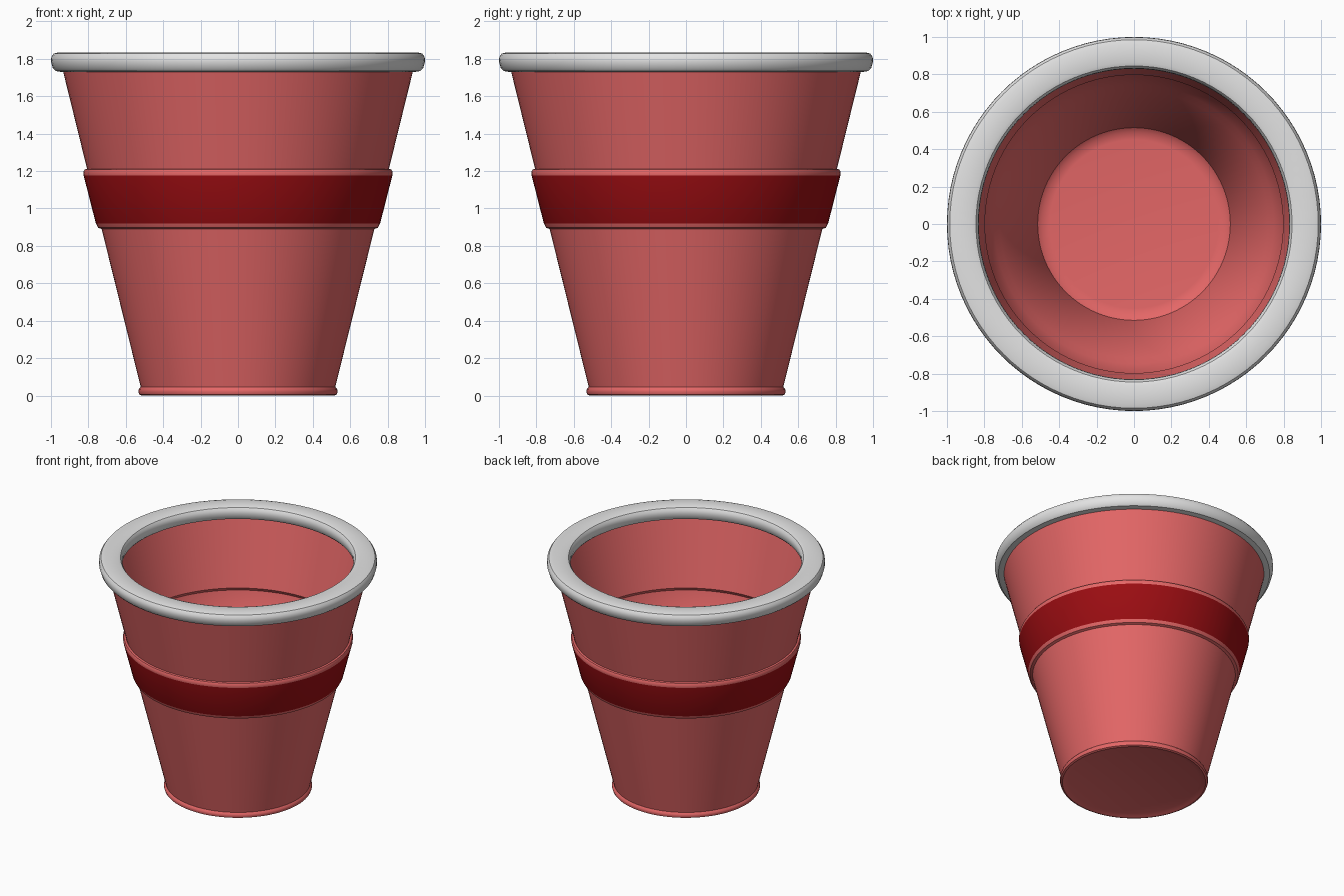
import bpy
import bmesh
from math import cos, sin, tau, radians

SEGMENTS = 96

cube = bpy.data.objects.get("Cube")
if cube:
    bpy.data.objects.remove(cube, do_unlink=True)


def material(name, rgb):
    mat = bpy.data.materials.new(name)
    mat.use_nodes = True
    mat.diffuse_color = (*rgb, 1)
    mat.node_tree.nodes["Principled BSDF"].inputs["Base Color"].default_value = (*rgb, 1)
    return mat


pink = material("soft red", (0.78, 0.135, 0.135))
dark = material("dark red", (0.33, 0.004, 0.006))
grey = material("light grey", (0.77, 0.77, 0.77))


def lathe(name, profile, materials, closed=False, rule=None):
    """Spin (radius, height) points around z; radius 0 makes a pole."""
    bm = bmesh.new()
    rings = []
    for r, z in profile:
        if r == 0:
            rings.append([bm.verts.new((0, 0, z))] * SEGMENTS)
        else:
            angles = [tau * i / SEGMENTS for i in range(SEGMENTS)]
            rings.append([bm.verts.new((r * cos(a), r * sin(a), z)) for a in angles])
    if closed:
        rings.append(rings[0])
    for low, high in zip(rings, rings[1:]):
        for i in range(SEGMENTS):
            j = (i + 1) % SEGMENTS
            corners = list(dict.fromkeys((low[i], low[j], high[j], high[i])))
            face = bm.faces.new(corners)
            if rule:
                face.material_index = rule(face)
    bmesh.ops.recalc_face_normals(bm, faces=bm.faces)
    mesh = bpy.data.meshes.new(name)
    bm.to_mesh(mesh)
    bm.free()
    for mat in materials:
        mesh.materials.append(mat)
    obj = bpy.data.objects.new(name, mesh)
    bpy.context.collection.objects.link(obj)
    bpy.ops.object.select_all(action="DESELECT")
    obj.select_set(True)
    bpy.context.view_layer.objects.active = obj
    bpy.ops.object.shade_smooth_by_angle(angle=radians(35))
    return obj


# Thin cup: outer wall with foot lip and raised band, then inner wall and floor
outer = [
    (0, 0.015), (0.47, 0.015), (0.50, 0.004), (0.515, 0), (0.528, 0.006),
    (0.533, 0.02), (0.53, 0.034), (0.52, 0.045),
    (0.729, 0.89), (0.748, 0.897), (0.76, 0.92),
    (0.825, 1.175), (0.827, 1.195), (0.82, 1.208), (0.807, 1.212),
    (0.937, 1.74),
]
inner = [
    (0.925, 1.74), (0.797, 1.212), (0.81, 1.19), (0.748, 0.92),
    (0.717, 0.89), (0.522, 0.09), (0.515, 0.055), (0.49, 0.035),
    (0.45, 0.03), (0, 0.03),
]


def band_rule(face):
    heights = [v.co.z for v in face.verts]
    center = face.calc_center_median()
    on_band = min(heights) > 0.91 and max(heights) < 1.18
    return int(on_band and center.xy.length > 0.75)


lathe("cup", outer + inner, [pink, dark], rule=band_rule)

# Rounded rim ring
rim = [
    (0.945, 1.73), (0.975, 1.735), (0.99, 1.75), (1.0, 1.785), (0.998, 1.81),
    (0.985, 1.828), (0.96, 1.835), (0.865, 1.835), (0.845, 1.828),
    (0.833, 1.81), (0.83, 1.785), (0.837, 1.75), (0.85, 1.735), (0.88, 1.73),
]
lathe("rim", rim, [grey], closed=True)
